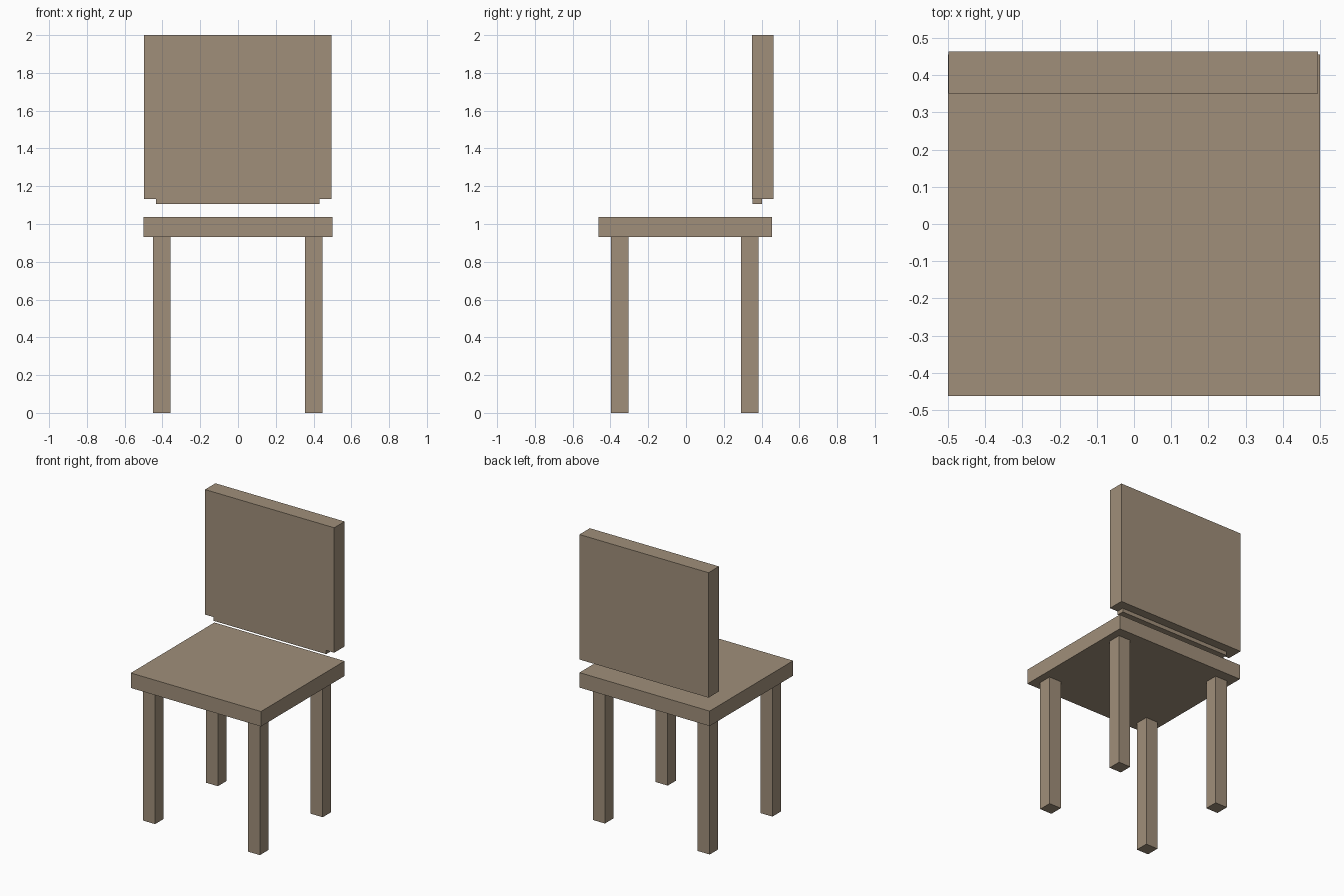
import bpy
import bmesh
from mathutils import Vector

cube = bpy.data.objects.get("Cube")
if cube:
    bpy.data.objects.remove(cube, do_unlink=True)

# One wood colour for every part
wood = bpy.data.materials.new("light_brown_wood")
wood.use_nodes = True
colour = (0.352, 0.275, 0.195, 1)
wood.diffuse_color = colour
wood.node_tree.nodes["Principled BSDF"].inputs["Base Color"].default_value = colour


def box(name, low, high):
    """Add a sharp-edged box between two opposite corners."""
    low, high = Vector(low), Vector(high)
    mesh = bpy.data.meshes.new(name)
    bm = bmesh.new()
    bmesh.ops.create_cube(bm, size=1)
    bmesh.ops.scale(bm, vec=high - low, verts=bm.verts)
    bm.to_mesh(mesh)
    bm.free()
    mesh.materials.append(wood)
    obj = bpy.data.objects.new(name, mesh)
    obj.location = (low + high) / 2
    bpy.context.collection.objects.link(obj)
    return obj


# Seat slab
SEAT_BOTTOM = 0.932
box("seat", (-0.5, -0.462, SEAT_BOTTOM), (0.5, 0.455, 1.036))

# Four square legs
LEG = 0.093
for depth, y in (("front", -0.398), ("back", 0.291)):
    for side, x in (("right", -0.451), ("left", 0.354)):
        box(f"{depth}_{side}_leg", (x, y, 0), (x + LEG, y + LEG, SEAT_BOTTOM))

# Backrest floating above the seat, with a thin rail along its lower edge
box("backrest", (-0.498, 0.35, 1.132), (0.494, 0.464, 2))
box("backrest_lower_rail", (-0.435, 0.352, 1.105), (0.431, 0.402, 1.132))
